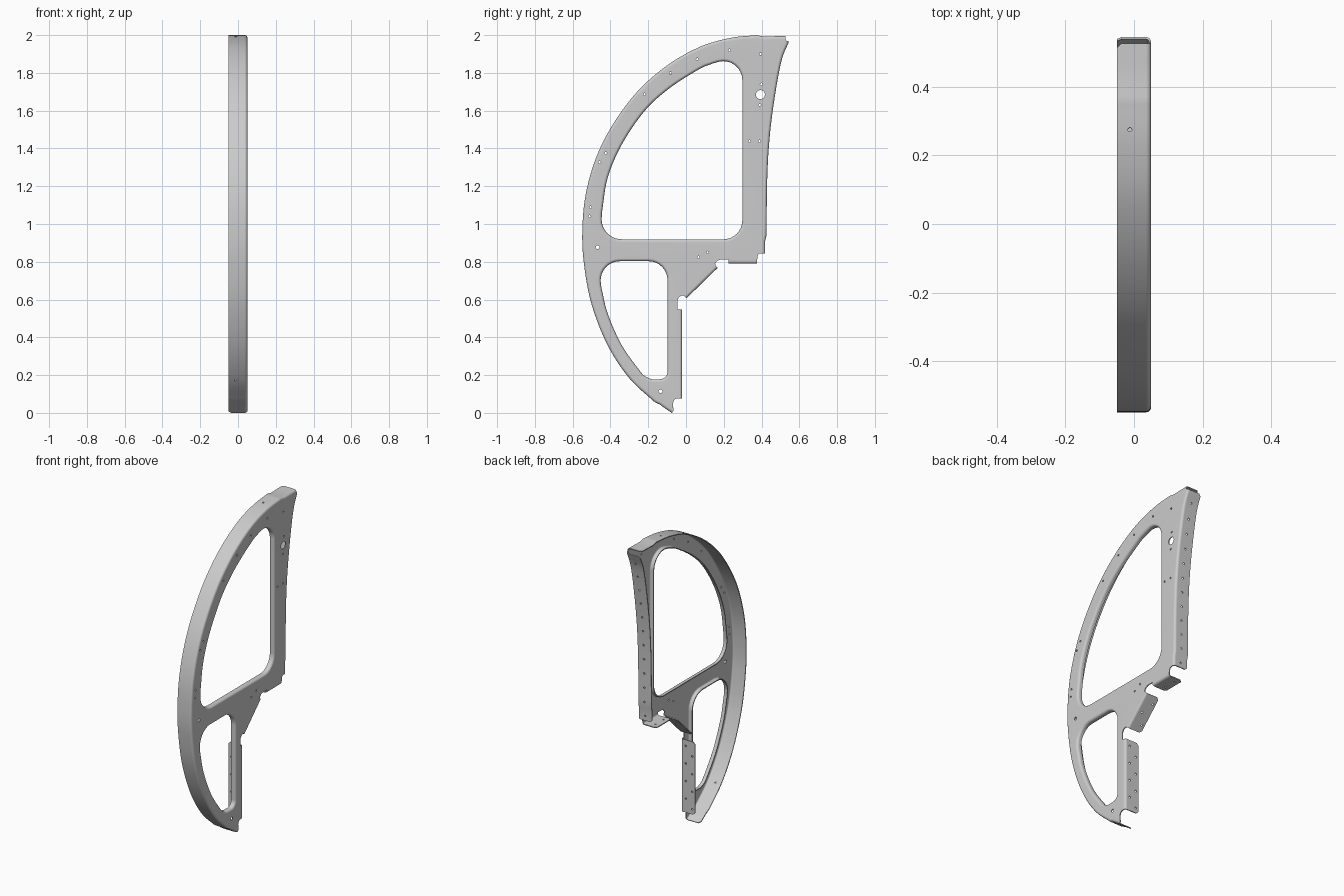
import bpy, bmesh
from math import sin, cos, radians
from mathutils import Vector, Matrix

if "Cube" in bpy.data.objects:
    bpy.data.objects.remove(bpy.data.objects["Cube"])

X, DEPTH, LIP, R, C, T = 0.05, 0.1, 0.03, 0.015, 0.014, 0.006
bm = bmesh.new()


def curve(pts, n=6):
    """Catmull-Rom curve through (y, z) points."""
    p = [Vector(q) for q in pts]
    p = [2 * p[0] - p[1]] + p + [2 * p[-1] - p[-2]]
    out = []
    for i in range(1, len(p) - 2):
        a, b, c, d = p[i - 1:i + 3]
        for k in range(n):
            t = k / n
            out.append(0.5 * (2 * b + (c - a) * t + (2 * a - 5 * b + 4 * c - d) * t * t
                              + (3 * b - a - 3 * c + d) * t ** 3))
    return out + [p[-2]]


def arc(cy, cz, r, a0, a1, n=8):
    angles = [radians(a0 + (a1 - a0) * i / n) for i in range(n + 1)]
    return [Vector((cy + r * cos(a), cz + r * sin(a))) for a in angles]


def flange(pts, depth, closed=False):
    """Rounded bend plus flat flange along a line with material on its right; returns the web row."""
    pts = [Vector(p) for p in pts]
    n = len(pts)
    normals = []
    for i in range(n):
        a = pts[i - 1] if closed or i else pts[0]
        b = pts[(i + 1) % n] if closed or i < n - 1 else pts[-1]
        t = (b - a).normalized()
        normals.append(Vector((t.y, -t.x)))
    profile = [(R * (1 - sin(radians(a))), X - R * (1 - cos(radians(a)))) for a in (0, 22.5, 45, 67.5, 90)]
    if closed:
        profile.append((0, X - depth))
    else:
        profile += [(0, X - depth + C), (0, X - depth)]
    rows = []
    for k, (off, x) in enumerate(profile):
        line = [p + m * off for p, m in zip(pts, normals)]
        if not closed and k == len(profile) - 1:      # chamfered free corners
            first = line[0] + (line[1] - line[0]).normalized() * C
            last = line[-1] + (line[-2] - line[-1]).normalized() * C
            line[0], line[-1] = first, last
        rows.append([bm.verts.new((x, *p)) for p in line])
    for r0, r1 in zip(rows, rows[1:]):
        for i in range(n if closed else n - 1):
            j = (i + 1) % n
            bm.faces.new((r0[i], r0[j], r1[j], r1[i]))
    return rows[0]


def flat(pts):
    return [bm.verts.new((X, *p)) for p in pts]


def loop_edges(vs):
    out = []
    for a, b in zip(vs, vs[1:] + vs[:1]):
        out.append(bm.edges.get((a, b)) or bm.edges.new((a, b)))
    return out


# Outer rim, with small joggles at both ends
rim = [(-0.075, 0), (-0.105, 0.02), (-0.14, 0.045)] + curve([
    (-0.167, 0.058), (-0.30, 0.183), (-0.415, 0.358), (-0.50, 0.575), (-0.54, 0.787),
    (-0.549, 0.96), (-0.531, 1.158), (-0.473, 1.359), (-0.383, 1.534), (-0.256, 1.703),
    (-0.098, 1.841), (0.072, 1.937), (0.23, 1.984), (0.373, 2.0)]) + [
    (0.412, 1.992), (0.47, 1.994), (0.527, 1.995)]
# Rear post flange
post = curve([(0.545, 1.965), (0.505, 1.862), (0.468, 1.66), (0.442, 1.45),
              (0.43, 1.236), (0.426, 0.94)]) + [(0.419, 0.91), (0.419, 0.845)]
bottom = [(0.376, 0.79), (0.225, 0.79)]
diagonal = [(0.168, 0.768), (0.003, 0.607)]
lower = [(-0.02, 0.548), (-0.02, 0.077)]

# Web outline: flanged runs joined by plain relief notches
outline = flange(rim, DEPTH) + flange(post, DEPTH)
outline += flat([(0.394, 0.845), (0.384, 0.841), (0.379, 0.832)])
outline += flange(bottom, DEPTH)
outline += flat([(0.225, 0.813), (0.187, 0.813), (0.166, 0.806), (0.154, 0.79)])
outline += flange(diagonal, DEPTH)
outline += flat([(-0.02, 0.622), (-0.036, 0.614), (-0.045, 0.598), (-0.046, 0.55)])
outline += flange(lower, DEPTH)
outline += flat([(-0.05, 0.077), (-0.063, 0.069), (-0.069, 0.05)])
edges = loop_edges(outline)

# Lipped windows
upper_window = (arc(0.198, 1.762, 0.1, 0, 105)
                + curve([(0.14, 1.849), (0.071, 1.82), (-0.087, 1.719), (-0.22, 1.597),
                         (-0.34, 1.42), (-0.415, 1.243), (-0.445, 1.06)])
                + arc(-0.34, 1.026, 0.107, 183, 270) + arc(0.198, 1.019, 0.1, 270, 360))
lower_window = (arc(-0.198, 0.703, 0.1, 0, 90) + arc(-0.35, 0.701, 0.102, 90, 180)
                + curve([(-0.449, 0.67), (-0.415, 0.527), (-0.34, 0.358), (-0.246, 0.225),
                         (-0.215, 0.193), (-0.18, 0.178)], 4)
                + arc(-0.138, 0.218, 0.04, 270, 360))
for window in (upper_window, lower_window):
    edges += loop_edges(flange(window, LIP, True))

# Small holes in the web
holes = [(.394, 1.9), (.23, 1.92), (.06, 1.873), (-.082, 1.799), (-.22, 1.687), (-.425, 1.375),
         (-.457, 1.327), (-.505, 1.089), (-.51, 1.041), (.336, 1.438), (.389, 1.438),
         (.399, 1.74), (.39, 1.63), (.066, .824), (.114, .85)]
for y, z, r in [(*h, 0.006) for h in holes] + [(-.468, .877, .01), (-.135, .114, .01), (.394, 1.685, .024)]:
    edges += loop_edges(flat(arc(y, z, r, 0, 360, 16)[:-1]))

web = bmesh.ops.triangle_fill(bm, use_beauty=True, use_dissolve=False, edges=edges, normal=(1, 0, 0))
bmesh.ops.recalc_face_normals(bm, faces=bm.faces[:])
bm.normal_update()
if sum(f.normal.x * f.calc_area() for f in bm.faces) < 0:
    bmesh.ops.reverse_faces(bm, faces=bm.faces[:])

mesh = bpy.data.meshes.new("frame_panel")
bm.to_mesh(mesh)
bm.free()
panel = bpy.data.objects.new("frame_panel", mesh)
bpy.context.collection.objects.link(panel)
bpy.context.view_layer.objects.active = panel
panel.select_set(True)
solid = panel.modifiers.new("sheet", 'SOLIDIFY')
solid.thickness, solid.offset = T, -1
bpy.ops.object.modifier_apply(modifier="sheet")

# Rivet holes through the flanges
cut = bmesh.new()


def rivet(x, y, z, direction):
    rot = Vector((0, *direction)).to_track_quat('Z', 'X').to_matrix().to_4x4()
    bmesh.ops.create_cone(cut, cap_ends=True, segments=10, radius1=0.006, radius2=0.006,
                          depth=0.04, matrix=Matrix.Translation((x, y, z)) @ rot)


def post_y(z):
    for a, b in zip(post, post[1:]):
        if b[1] <= z <= a[1]:
            return b[0] + (a[0] - b[0]) * (z - b[1]) / (a[1] - b[1])
    return post[-1][0]


for i in range(12):
    z = 0.875 + i * 0.093
    rivet(0, post_y(z), z, (1, 0))
for i in range(8):
    rivet(0.015 if i % 2 else -0.03, -0.02, 0.11 + i * 0.057, (1, 0))
for t, x in ((0.2, -0.03), (0.5, 0.01), (0.8, -0.03)):
    rivet(x, 0.168 - 0.165 * t, 0.768 - 0.161 * t, (0.7, -0.7))
for y in (0.26, 0.34):
    rivet(-0.02, y, 0.79, (0, 1))
rivet(-0.012, 0.275, 1.99, (0.2, 1))
rivet(-0.012, -0.29, 0.172, (-0.7, -0.7))
cut_mesh = bpy.data.meshes.new("rivet_cutter")
cut.to_mesh(cut_mesh)
cut.free()
cutter = bpy.data.objects.new("rivet_cutter", cut_mesh)
bpy.context.collection.objects.link(cutter)
cutter.hide_render = True

boolean = panel.modifiers.new("rivets", 'BOOLEAN')
boolean.operation, boolean.solver, boolean.object = 'DIFFERENCE', 'EXACT', cutter
before = sum(p.area for p in panel.data.polygons)
evaluated = panel.evaluated_get(bpy.context.evaluated_depsgraph_get())
after = sum(p.area for p in evaluated.data.polygons)
if 0.97 < after / before < 1.03:
    bpy.ops.object.modifier_apply(modifier="rivets")
else:
    panel.modifiers.remove(boolean)
bpy.data.objects.remove(cutter)

bpy.ops.object.shade_smooth_by_angle(angle=radians(35))
weighted = panel.modifiers.new("normals", 'WEIGHTED_NORMAL')
weighted.keep_sharp = True
